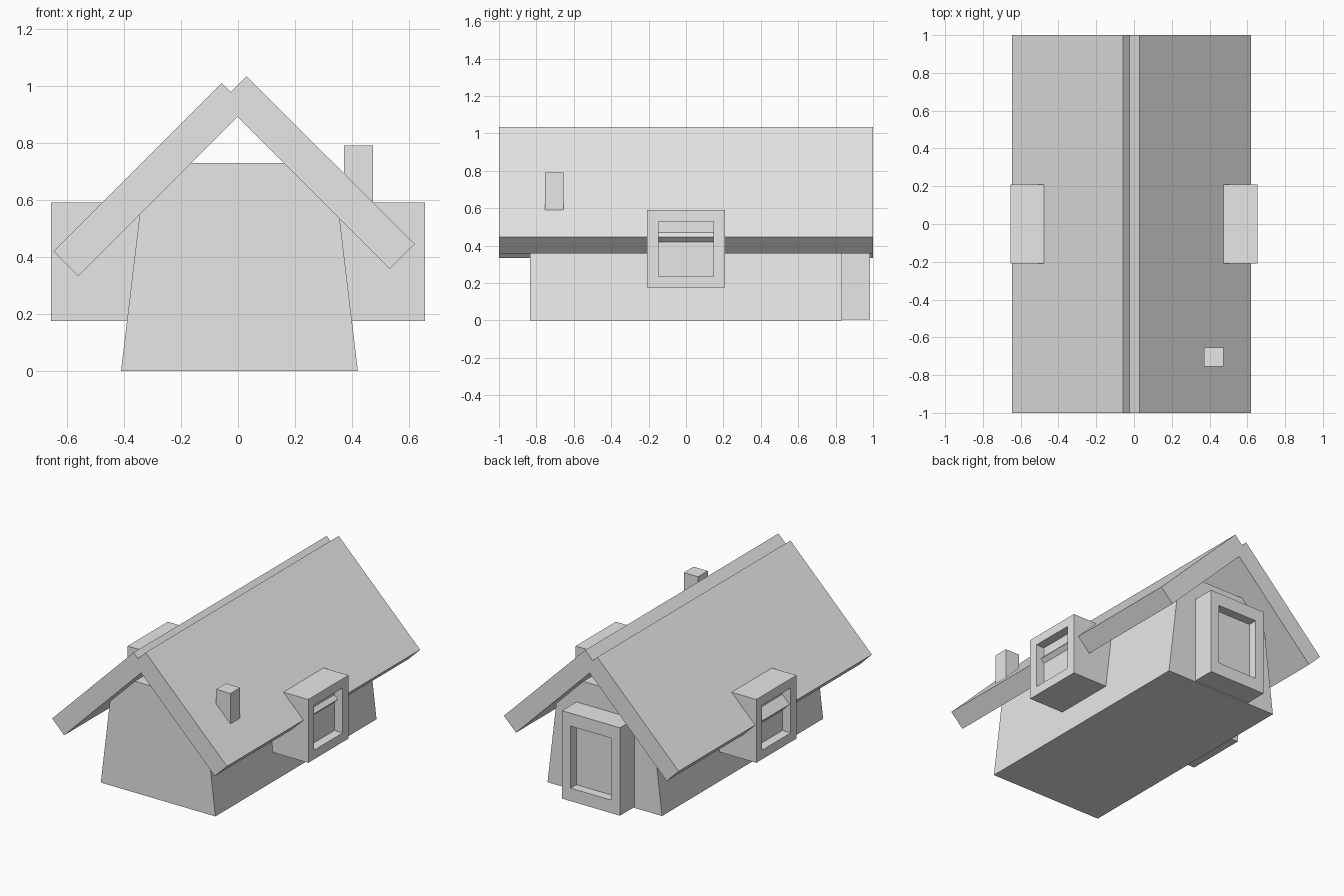
import bpy, bmesh
from mathutils import Vector, Matrix
from math import pi

if "Cube" in bpy.data.objects:
    bpy.data.objects.remove(bpy.data.objects["Cube"], do_unlink=True)

GREY = (0.8, 0.8, 0.8, 1.0)
grey = bpy.data.materials.new("plain_grey")
grey.use_nodes = True
grey.diffuse_color = GREY
grey.node_tree.nodes["Principled BSDF"].inputs["Base Color"].default_value = GREY


def finish(name, bm):
    bmesh.ops.recalc_face_normals(bm, faces=bm.faces)
    mesh = bpy.data.meshes.new(name)
    bm.to_mesh(mesh)
    bm.free()
    mesh.materials.append(grey)
    obj = bpy.data.objects.new(name, mesh)
    bpy.context.collection.objects.link(obj)
    return obj


def prism(name, profile, y0, y1):
    """Extrude an x-z outline along y."""
    bm = bmesh.new()
    face = bm.faces.new([bm.verts.new((x, y0, z)) for x, z in profile])
    out = bmesh.ops.extrude_face_region(bm, geom=[face])
    moved = [v for v in out["geom"] if isinstance(v, bmesh.types.BMVert)]
    bmesh.ops.translate(bm, verts=moved, vec=(0, y1 - y0, 0))
    return finish(name, bm)


def box(bm, low, high):
    low, high = Vector(low), Vector(high)
    matrix = Matrix.Translation((low + high) / 2) @ Matrix.Diagonal((high - low).to_4d())
    bmesh.ops.create_cube(bm, size=1, matrix=matrix)


def framed_box(name, width, z0, z1, inner, outer, rim, rim_z, turn):
    """Box facing +x with a recessed pane, turned about z."""
    bm = bmesh.new()
    box(bm, (inner, -width / 2, z0), (outer, width / 2, z1))
    bm.normal_update()
    front = max(bm.faces, key=lambda f: f.normal.x)
    mid = Vector((outer, 0, (z0 + z1) / 2))
    # Inset the front, scale it to the opening, then push it in
    pane = bmesh.ops.extrude_face_region(bm, geom=[front])
    verts = [v for v in pane["geom"] if isinstance(v, bmesh.types.BMVert)]
    bmesh.ops.delete(bm, geom=[front], context="FACES_ONLY")
    bmesh.ops.scale(bm, verts=verts, space=Matrix.Translation(-mid),
                    vec=(1, 1 - 2 * rim / width, 1 - 2 * rim_z / (z1 - z0)))
    face = next(f for f in bm.faces if all(v in verts for v in f.verts))
    back = bmesh.ops.extrude_face_region(bm, geom=[face])
    verts = [v for v in back["geom"] if isinstance(v, bmesh.types.BMVert)]
    bmesh.ops.delete(bm, geom=[face], context="FACES_ONLY")
    bmesh.ops.translate(bm, verts=verts, vec=(-0.06, 0, 0))
    bmesh.ops.rotate(bm, verts=bm.verts, cent=(0, 0, 0), matrix=Matrix.Rotation(turn, 3, "Z"))
    return finish(name, bm)


# Tapered house body, tucked under the roof
prism("house_body", [(-0.41, 0), (0.42, 0), (0.352, 0.57), (0.2, 0.73),
                     (-0.2, 0.73), (-0.342, 0.57)], -0.834, 0.834)

# Two roof slabs crossing at the ridge
prism("roof_left", [(0.03, 1.033), (0.62, 0.445), (0.532, 0.358), (-0.057, 0.946)], -1, 1)
prism("roof_right", [(-0.057, 1.01), (-0.647, 0.42), (-0.56, 0.333), (0.03, 0.923)], -1, 1)

# Chimney
bm = bmesh.new()
box(bm, (0.371, -0.755, 0.53), (0.474, -0.655, 0.79))
finish("chimney", bm)

# Side windows and back doorway
for name, turn in (("window_left", 0), ("window_right", pi)):
    framed_box(name, 0.416, 0.175, 0.59, 0.32, 0.655, 0.06, 0.06, turn)
framed_box("doorway", 0.42, 0.006, 0.582, 0.8, 0.984, 0.063, 0.085, pi / 2)
